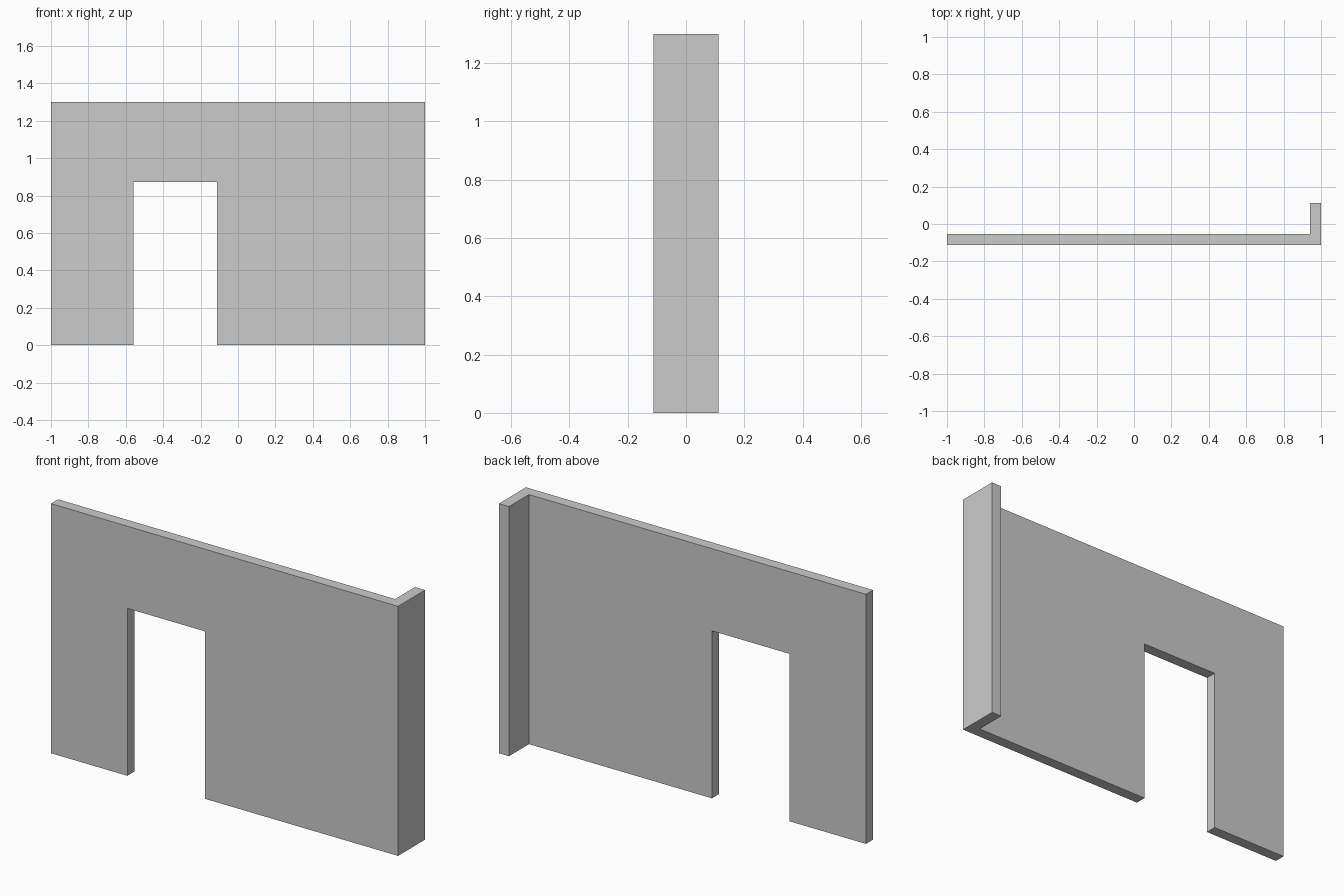
import bpy, bmesh

if "Cube" in bpy.data.objects:
    bpy.data.objects.remove(bpy.data.objects["Cube"])

H, D, T = 1.30, 0.111, 0.058     # wall height, half depth, thickness
DOOR_X0, DOOR_X1, DOOR_H = -0.56, -0.112, 0.872


def prism(name, outline, z0, z1):
    """Extrude a plan outline (counter-clockwise) from z0 up to z1."""
    bm = bmesh.new()
    face = bm.faces.new([bm.verts.new((x, y, z0)) for x, y in outline])
    top = bmesh.ops.extrude_face_region(bm, geom=[face], use_keep_orig=True)
    verts = [v for v in top["geom"] if isinstance(v, bmesh.types.BMVert)]
    bmesh.ops.translate(bm, verts=verts, vec=(0, 0, z1 - z0))
    bmesh.ops.recalc_face_normals(bm, faces=bm.faces)
    mesh = bpy.data.meshes.new(name)
    bm.to_mesh(mesh)
    bm.free()
    obj = bpy.data.objects.new(name, mesh)
    bpy.context.collection.objects.link(obj)
    return obj


# L-shaped wall with a short return at the right end
wall = prism("corner_wall", [(-1, -D), (1, -D), (1, D), (1 - T, D),
                             (1 - T, T - D), (-1, T - D)], 0, H)

# Doorway cut through to the floor
cutter = prism("doorway_cutter", [(DOOR_X0, -0.3), (DOOR_X1, -0.3),
                                  (DOOR_X1, 0.3), (DOOR_X0, 0.3)], -0.2, DOOR_H)
cut = wall.modifiers.new("doorway", "BOOLEAN")
cut.operation = "DIFFERENCE"
cut.solver = "EXACT"
cut.object = cutter
bpy.context.view_layer.objects.active = wall
bpy.ops.object.modifier_apply(modifier=cut.name)
bpy.data.objects.remove(cutter)
